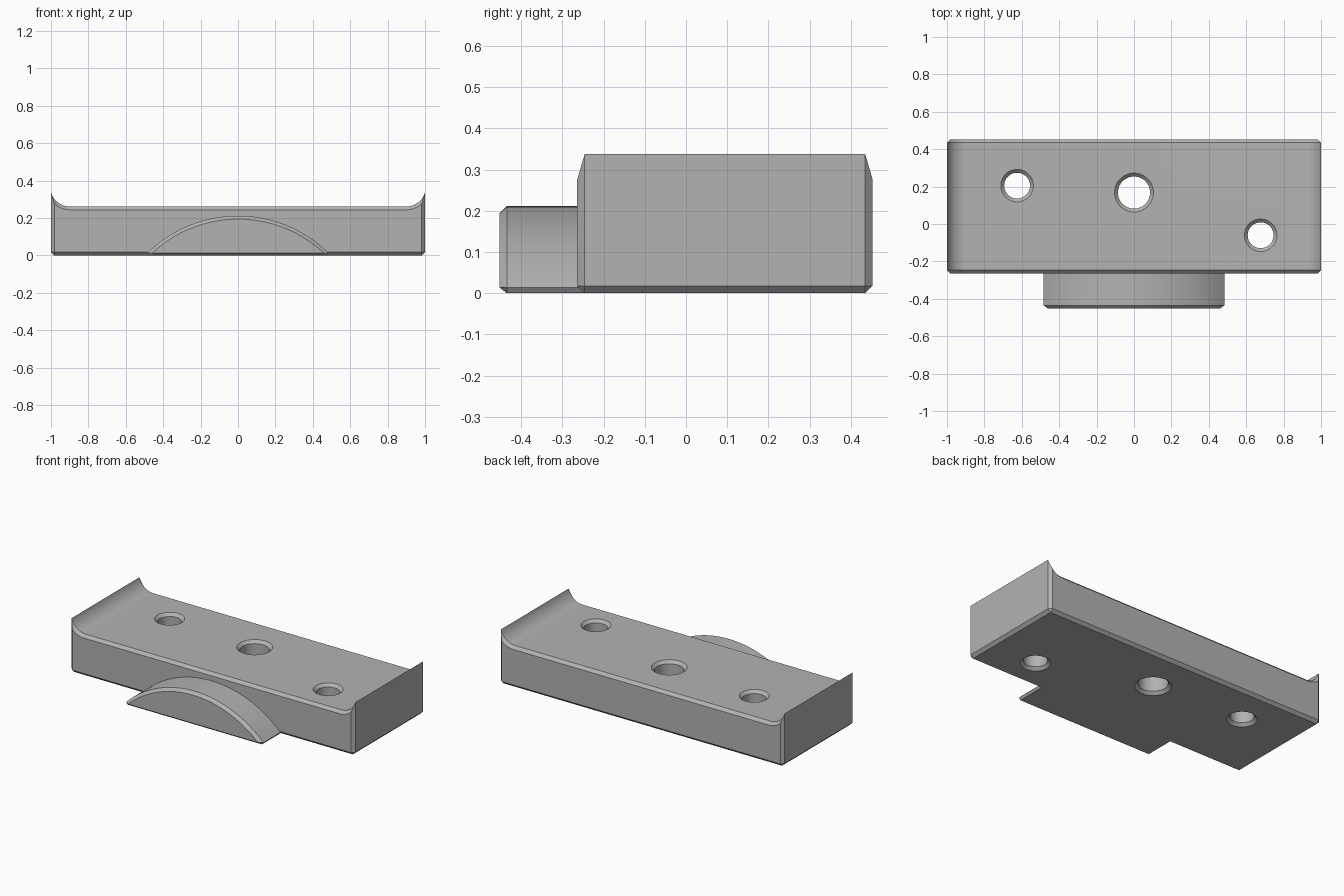
import bpy, bmesh
from math import sin, cos, asin, pi, radians, sqrt

cube = bpy.data.objects.get("Cube")
if cube:
    bpy.data.objects.remove(cube, do_unlink=True)

C = 0.018                 # chamfer width used on every edge
FRONT, BACK = -0.264, 0.453

grey = bpy.data.materials.new("plain grey")
grey.use_nodes = True
colour = (0.45, 0.45, 0.45, 1)
grey.diffuse_color = colour
grey.node_tree.nodes["Principled BSDF"].inputs["Base Color"].default_value = colour


def loft(name, rings):
    """Skin a list of equal-length rings and cap both ends."""
    bm = bmesh.new()
    loops = [[bm.verts.new(p) for p in ring] for ring in rings]
    n = len(loops[0])
    for a, b in zip(loops, loops[1:]):
        for i in range(n):
            j = (i + 1) % n
            bm.faces.new((a[i], a[j], b[j], b[i]))
    bm.faces.new(loops[0])
    bm.faces.new(loops[-1])
    bmesh.ops.remove_doubles(bm, verts=bm.verts, dist=1e-5)
    bmesh.ops.recalc_face_normals(bm, faces=bm.faces)
    mesh = bpy.data.meshes.new(name)
    bm.to_mesh(mesh)
    bm.free()
    mesh.materials.append(grey)
    obj = bpy.data.objects.new(name, mesh)
    bpy.context.collection.objects.link(obj)
    return obj


def mirrored(half):
    """Close a right-hand half outline by reflecting it in x."""
    return half + [(-x, z) for x, z in reversed(half)]


def at_y(outline, y):
    return [(x, y, z) for x, z in outline]


def plate_outline(inset):
    """Plate section with raised lips, optionally shrunk by the chamfer."""
    side, radius, centre_x, centre_z = 1 - inset, 0.104 + inset, 0.9, 0.366
    end = asin((side - centre_x) / radius)
    bottom = [(1 - C, inset), (side, C)]
    lip = [(centre_x + radius * sin(end * k / 16),
            centre_z - radius * cos(end * k / 16)) for k in range(16, -1, -1)]
    return mirrored(bottom + lip)


def tongue_outline(inset):
    """Shallow arch section, optionally shrunk by the chamfer."""
    radius, centre_z = 0.69 - inset, -0.478
    low = 0.014
    tip = sqrt(radius ** 2 - (low - centre_z) ** 2)
    end = asin(tip / radius)
    arch = [(radius * sin(end * k / 24), centre_z + radius * cos(end * k / 24))
            for k in range(24, 0, -1)]
    return mirrored([(tip - 0.01, inset * low / C)] + arch)


# Plate with lips at both ends
full, small = plate_outline(0), plate_outline(C)
plate = loft("plate", [at_y(small, FRONT), at_y(full, FRONT + C),
                       at_y(full, BACK - C), at_y(small, BACK)])

# Arched tongue on the front
tongue = loft("front_tongue", [at_y(tongue_outline(C), -BACK),
                               at_y(tongue_outline(0), -BACK + C),
                               at_y(tongue_outline(0), FRONT + C)])

# Three through holes, countersunk above and below
OVER = 0.01
TOP = 0.262
for x, y, r in ((0, 0.168, 0.086), (-0.625, 0.205, 0.069), (0.677, -0.06, 0.069)):
    levels = ((-OVER, r + C + OVER), (C, r), (TOP - C, r), (TOP + OVER, r + C + OVER))
    cutter = loft("hole_cutter", [[(x + rad * cos(2 * pi * k / 48),
                                    y + rad * sin(2 * pi * k / 48), z)
                                   for k in range(48)] for z, rad in levels])
    cutter.hide_render = True
    cut = plate.modifiers.new("hole", 'BOOLEAN')
    cut.operation, cut.solver, cut.object = 'DIFFERENCE', 'EXACT', cutter
    bpy.context.view_layer.objects.active = plate
    bpy.ops.object.modifier_apply(modifier=cut.name)
    bpy.data.objects.remove(cutter, do_unlink=True)

# Smooth curves, crisp chamfers
bpy.ops.object.select_all(action='DESELECT')
for obj in (plate, tongue):
    obj.select_set(True)
bpy.context.view_layer.objects.active = plate
bpy.ops.object.shade_smooth_by_angle(angle=radians(20))
